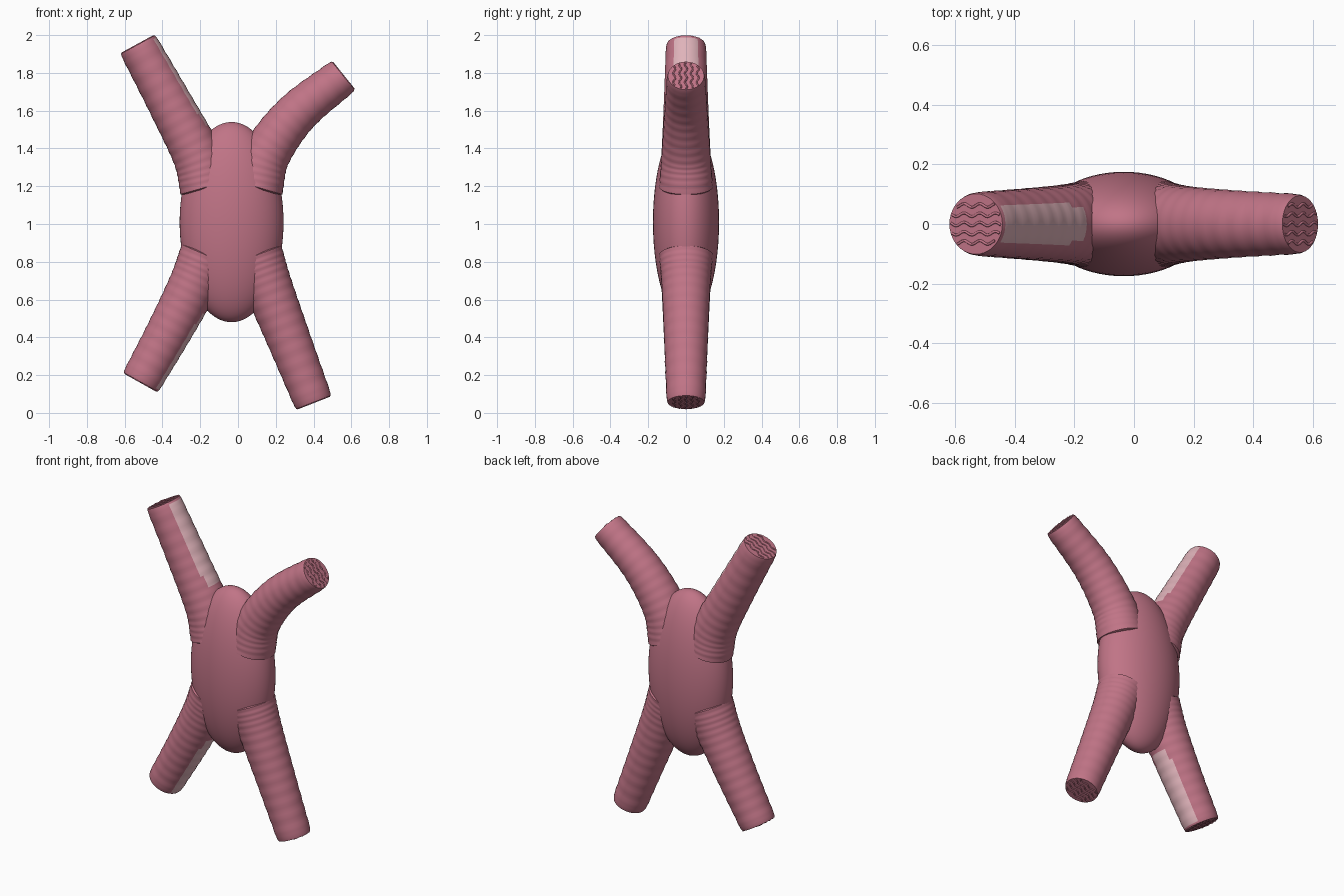
import bpy, bmesh, math
from mathutils import Vector

if "Cube" in bpy.data.objects:
    bpy.data.objects.remove(bpy.data.objects["Cube"])


def material(name, rgb):
    m = bpy.data.materials.new(name)
    m.diffuse_color = (*rgb, 1)
    m.use_nodes = True
    m.node_tree.nodes["Principled BSDF"].inputs["Base Color"].default_value = m.diffuse_color
    return m


PINK = material("muscle pink", (0.53, 0.175, 0.24))
PALE = material("pale pink", (0.74, 0.45, 0.49))


def smooth(obj, angle):
    bpy.ops.object.select_all(action='DESELECT')
    obj.select_set(True)
    bpy.context.view_layer.objects.active = obj
    bpy.ops.object.shade_smooth_by_angle(angle=math.radians(angle))


def spline(pts, t):
    """Catmull-Rom point at t in 0..1 along x/z points."""
    p = [Vector((x, 0, z)) for x, z in pts]
    p = [2 * p[0] - p[1]] + p + [2 * p[-1] - p[-2]]
    s = min(max(t, 0), 1) * (len(pts) - 1)
    i = min(int(s), len(pts) - 2)
    u = s - i
    a, b, c, d = p[i:i + 4]
    return 0.5 * (2 * b + (c - a) * u + (2 * a - 5 * b + 4 * c - d) * u ** 2
                  + (3 * b - a - 3 * c + d) * u ** 3)


def limb(name, pts, r0, r1, patch):
    steps, sides = 60, 40
    bm = bmesh.new()
    rings = []
    # (position, radius scale): rounded rims at both ends
    stations = [(0, 0.93)] + [(0.012 + 0.976 * k / steps, 1) for k in range(steps + 1)] + [(1, 0.955)]
    for t, scale in stations:
        c = spline(pts, t)
        tan = (spline(pts, t + 0.01) - spline(pts, t - 0.01)).normalized()
        n = Vector((abs(tan.z), 0, -tan.x * math.copysign(1, tan.z)))
        r = (r0 + (r1 - r0) * t + 0.0012 * math.sin(t * 14 * math.tau)) * scale
        rings.append([bm.verts.new(c + n * (r * math.cos(a)) + Vector((0, r * math.sin(a), 0)))
                      for a in (math.tau * j / sides for j in range(sides))])
    for i in range(len(rings) - 1):
        t = stations[i][0]
        for j in range(sides):
            k = (j + 1) % sides
            f = bm.faces.new((rings[i][j], rings[i][k], rings[i + 1][k], rings[i + 1][j]))
            # pale strip on the inner side of the outer half
            off = min(j, sides - 1 - j)
            if patch and 0.47 < t < 0.975 and off < (4 if t > 0.55 else 3):
                f.material_index = 1
    bm.faces.new(rings[0])
    bm.faces.new(rings[-1])
    bmesh.ops.recalc_face_normals(bm, faces=bm.faces)
    me = bpy.data.meshes.new(name)
    bm.to_mesh(me)
    bm.free()
    me.materials.append(PINK)
    me.materials.append(PALE)
    obj = bpy.data.objects.new(name, me)
    bpy.context.collection.objects.link(obj)
    smooth(obj, 40)

    # raised wavy fibres on the cut end
    cu = bpy.data.curves.new(name + "_fibres", 'CURVE')
    cu.dimensions = '3D'
    cu.bevel_depth = 0.0045
    cu.bevel_resolution = 1
    cu.use_fill_caps = True
    for row in range(-2, 3):
        y = row * 0.031
        half = math.sqrt((r1 * 0.9) ** 2 - y * y)
        s = cu.splines.new('POLY')
        count = 36
        s.points.add(count - 1)
        for q in range(count):
            w = -half + 2 * half * q / (count - 1)
            p = c + n * w + Vector((0, y + 0.006 * math.sin(w * math.tau / 0.06), 0))
            s.points[q].co = (*p, 1)
    fib = bpy.data.objects.new(name + "_fibres", cu)
    bpy.context.collection.objects.link(fib)
    cu.materials.append(PINK)
    bpy.ops.object.select_all(action='DESELECT')
    fib.select_set(True)
    bpy.context.view_layer.objects.active = fib
    bpy.ops.object.convert(target='MESH')


# central body
bpy.ops.mesh.primitive_uv_sphere_add(segments=64, ring_count=40, radius=1, location=(-0.034, 0, 1.01))
body = bpy.context.object
body.name = "body"
body.scale = (0.275, 0.175, 0.53)
body.data.materials.append(PINK)
smooth(body, 60)

# four branches
limb("upper_left_branch", [(-0.165, 1.19), (-0.215, 1.36), (-0.35, 1.62), (-0.53, 1.95)], 0.143, 0.106, True)
limb("upper_right_branch", [(0.095, 1.19), (0.15, 1.37), (0.31, 1.585), (0.557, 1.785)], 0.143, 0.1, False)
limb("lower_left_branch", [(-0.165, 0.84), (-0.235, 0.68), (-0.36, 0.44), (-0.515, 0.163)], 0.143, 0.107, True)
limb("lower_right_branch", [(0.095, 0.84), (0.155, 0.68), (0.265, 0.4), (0.4, 0.056)], 0.143, 0.102, False)
